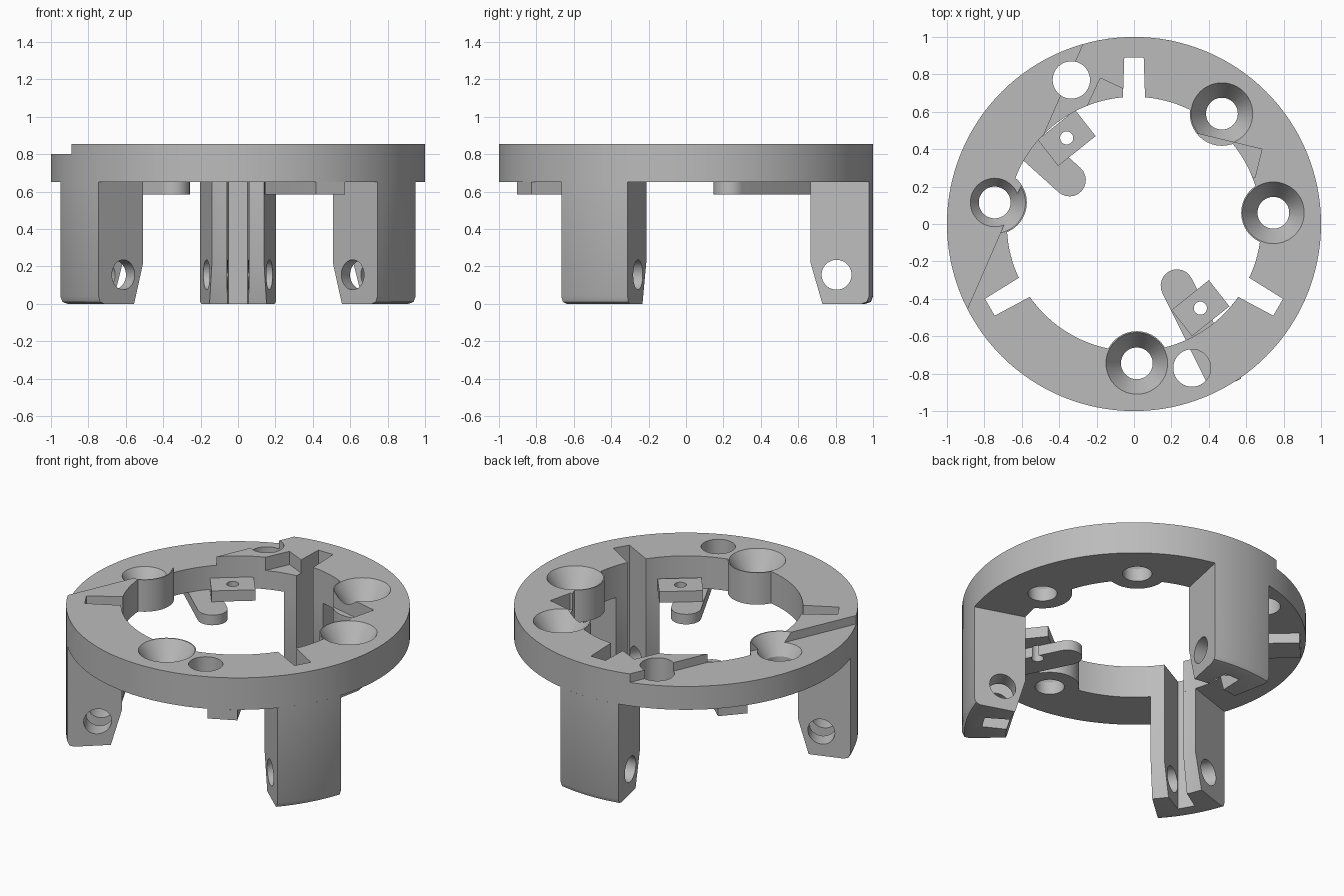
import bpy, bmesh, math
from mathutils import Matrix, Vector

cube = bpy.data.objects.get("Cube")
if cube:
    bpy.data.objects.remove(cube, do_unlink=True)

grey = bpy.data.materials.new("plain grey")
grey.use_nodes = True
grey.diffuse_color = (0.5, 0.5, 0.5, 1)
grey.node_tree.nodes["Principled BSDF"].inputs["Base Color"].default_value = (0.5, 0.5, 0.5, 1)

TOP, UNDER, BORE = 0.855, 0.65, 0.68


def finish(name, bm):
    bmesh.ops.remove_doubles(bm, verts=bm.verts, dist=1e-5)
    bmesh.ops.recalc_face_normals(bm, faces=bm.faces)
    mesh = bpy.data.meshes.new(name)
    bm.to_mesh(mesh)
    bm.free()
    mesh.materials.append(grey)
    ob = bpy.data.objects.new(name, mesh)
    bpy.context.collection.objects.link(ob)
    return ob


def lathe(name, profile, centre=(0, 0), start=0, sweep=360, steps=96):
    """Turn a closed (radius, z) profile about a vertical axis."""
    bm = bmesh.new()
    full = sweep == 360
    rows = []
    for i in range(steps if full else steps + 1):
        a = math.radians(start + sweep * i / steps)
        rows.append([bm.verts.new((centre[0] + r * math.cos(a), centre[1] + r * math.sin(a), z))
                     for r, z in profile])
    n = len(profile)
    for i in range(steps):
        a, b = rows[i], rows[(i + 1) % len(rows)]
        for j in range(n):
            k = (j + 1) % n
            if profile[j][0] + profile[k][0] > 0:
                bm.faces.new((a[j], b[j], b[k], a[k]))
    if not full:
        bm.faces.new(rows[0])
        bm.faces.new(rows[-1])
    return finish(name, bm)


def rod(name, centre, radius, z0, z1):
    return lathe(name, [(0, z0), (radius, z0), (radius, z1), (0, z1)], centre, steps=40)


def prism(name, points, z0, z1):
    bm = bmesh.new()
    face = bm.faces.new([bm.verts.new((x, y, z0)) for x, y in points])
    ext = bmesh.ops.extrude_face_region(bm, geom=[face])
    for v in ext["geom"]:
        if isinstance(v, bmesh.types.BMVert):
            v.co.z = z1
    return finish(name, bm)


def combine(target, tools, operation="DIFFERENCE"):
    bpy.context.view_layer.objects.active = target
    for tool in tools:
        mod = target.modifiers.new("cut", "BOOLEAN")
        mod.operation = operation
        mod.solver = "EXACT"
        mod.object = tool
        bpy.ops.object.modifier_apply(modifier=mod.name)


def discard(tools):
    for tool in tools:
        bpy.data.objects.remove(tool, do_unlink=True)


def slot_cutter(angle):
    ob = prism("slot_cutter", [(0.5, -0.065), (0.89, -0.052), (0.89, 0.052), (0.5, 0.065)], -0.1, 1)
    ob.data.transform(Matrix.Rotation(math.radians(angle), 4, "Z"))
    return ob


# Ring with bosses around the screw holes
ring = lathe("ring", [(BORE, UNDER), (1, UNDER), (1, TOP), (BORE, TOP)], steps=128)
screws = [(0.47, 0.59), (0.745, 0.06), (0.015, -0.745), (-0.745, 0.115)]
bosses = [rod("boss", c, 0.172, UNDER, TOP) for c in screws]
combine(ring, bosses, "UNION")
discard(bosses)

# Countersinks, plain holes, lowered side, pockets and slots
sink = [(0, 0.6), (0.085, 0.6), (0.085, 0.73), (0.165, TOP), (0.1714, 0.865), (0, 0.865)]
cutters = [lathe("countersink", sink, c, steps=48) for c in screws]
cutters += [rod("hole", c, 0.1, 0.6, 0.9) for c in [(-0.335, 0.77), (0.31, -0.77)]]
cutters.append(prism("low_side", [(-0.99, -0.68), (-0.17, 1.2), (-1.5, 1.2), (-1.5, -0.68)], 0.8, 1))
cutters.append(prism("side_pocket", [(0.31, 0.49), (0.684, 0.4), (0.647, 0.25), (0.5, 0.2)], 0.75, 1))
cutters.append(prism("slot_pocket", [(-0.25, 0.63), (-0.18, 0.78), (-0.03, 0.71), (-0.03, 0.55)], 0.77, 1))
leg_angles = (90, 210, 330)
cutters += [slot_cutter(a) for a in leg_angles]
combine(ring, cutters)
discard(cutters)
parts = [ring]

# Three slotted legs, each with a cross hole near the foot
leg_profile = [(BORE, UNDER), (BORE, 0.22), (0.745, 0), (0.96, 0), (0.988, 0.01), (1, 0.04), (1, UNDER)]
for name, angle in zip(("back_leg", "front_right_leg", "front_left_leg"), leg_angles):
    leg = lathe(name, leg_profile, start=angle - 11.8, sweep=23.6, steps=12)
    pin = rod("pin", (0, 0), 0.08, -0.4, 0.4)
    pin.data.transform(Matrix.Rotation(math.radians(angle), 4, "Z")
                       @ Matrix.Translation((0.805, 0, 0.155))
                       @ Matrix.Rotation(math.pi / 2, 4, "X"))
    tools = [slot_cutter(angle), pin]
    combine(leg, tools)
    discard(tools)
    parts.append(leg)


# Round-ended arms under the ring, each carrying a small drilled plate
def arm(name, tip, end, half=0.0875):
    tip, end = Vector(tip), Vector(end)
    d = (end - tip).normalized()
    side = Vector((-d.y, d.x))
    pts = [end - side * half, end + side * half]
    for i in range(13):
        a = math.pi * i / 12
        pts.append(tip + (side * math.cos(a) - d * math.sin(a)) * half)
    return prism(name, pts, 0.585, UNDER)


def plate(name, centre):
    c = Vector(centre)
    u, v = Vector((0.1, 0.08)), Vector((0.055, -0.07))
    return prism(name, [c + u + v, c + u - v, c - u - v, c - u + v], UNDER, 0.72)


for side, tip, end, mid in (("front", (0.23, -0.33), (0.495, -0.865), (0.355, -0.45)),
                            ("back", (-0.345, 0.235), (-0.755, 0.605), (-0.36, 0.46))):
    drill = rod("drill", mid, 0.035, 0.5, 0.9)
    for ob in (arm(side + "_arm", tip, end), plate(side + "_plate", mid)):
        combine(ob, [drill])
        parts.append(ob)
    discard([drill])

# Smooth the curved walls and keep the edges crisp
for ob in parts:
    bpy.ops.object.select_all(action="DESELECT")
    ob.select_set(True)
    bpy.context.view_layer.objects.active = ob
    bpy.ops.object.shade_smooth_by_angle(angle=math.radians(25))
